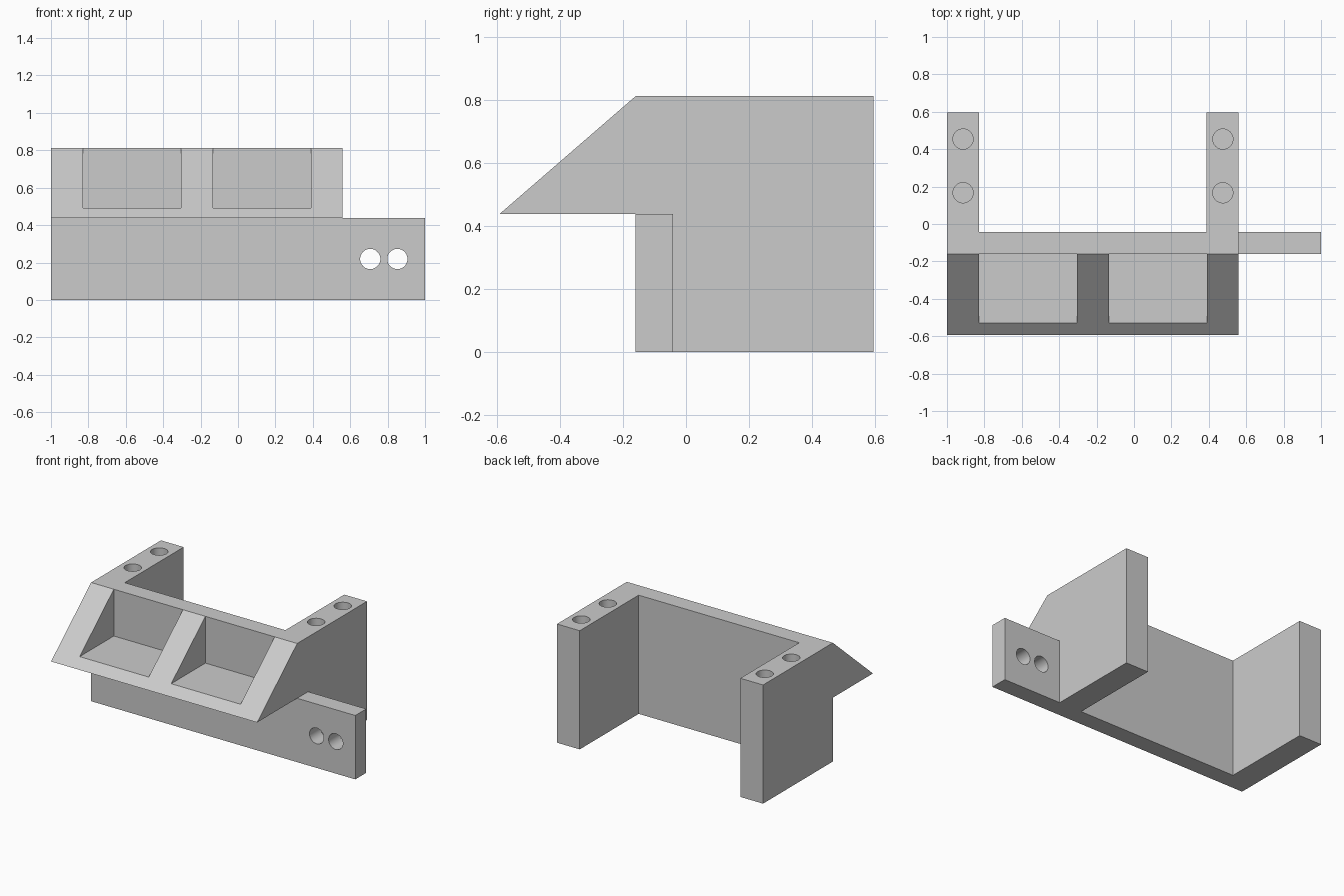
import bpy, bmesh, math
from mathutils import Vector

cube = bpy.data.objects.get("Cube")
if cube:
    bpy.data.objects.remove(cube, do_unlink=True)

grey = bpy.data.materials.new("plain_grey")
grey.use_nodes = True
colour = (0.6, 0.6, 0.6, 1)
grey.diffuse_color = colour
grey.node_tree.nodes["Principled BSDF"].inputs["Base Color"].default_value = colour


def prism(name, points, sweep):
    """Extrude a closed outline along the sweep vector."""
    bm = bmesh.new()
    face = bm.faces.new([bm.verts.new(p) for p in points])
    ext = bmesh.ops.extrude_face_region(bm, geom=[face])
    verts = [v for v in ext["geom"] if isinstance(v, bmesh.types.BMVert)]
    bmesh.ops.translate(bm, verts=verts, vec=Vector(sweep))
    bmesh.ops.recalc_face_normals(bm, faces=bm.faces)
    mesh = bpy.data.meshes.new(name)
    bm.to_mesh(mesh)
    bm.free()
    mesh.materials.append(grey)
    obj = bpy.data.objects.new(name, mesh)
    bpy.context.collection.objects.link(obj)
    return obj


def box(name, x0, x1, y0, y1, z0, z1):
    outline = [(x0, y0, z0), (x1, y0, z0), (x1, y1, z0), (x0, y1, z0)]
    return prism(name, outline, (0, 0, z1 - z0))


def drill(name, start, sweep, radius=0.054, sides=48):
    """Round cutter along z or y."""
    points = []
    for i in range(sides):
        a = math.tau * i / sides
        u, v = radius * math.cos(a), radius * math.sin(a)
        points.append(Vector(start) + Vector((u, 0, v) if sweep[1] else (u, v, 0)))
    return prism(name, points, sweep)


def combine(target, other, operation):
    mod = target.modifiers.new(operation.lower(), "BOOLEAN")
    mod.operation, mod.solver, mod.object = operation, "EXACT", other
    bpy.context.view_layer.objects.active = target
    bpy.ops.object.modifier_apply(modifier=mod.name)
    bpy.data.objects.remove(other, do_unlink=True)


left, right = -1.0, 0.56
front, back = -0.16, 0.595
ledge, top = 0.437, 0.812
thick = 0.172

# Main wall with a low tab past one end
wall_outline = [(left, front, 0), (1, front, 0), (1, front, ledge),
                (right, front, ledge), (right, front, top), (left, front, top)]
bracket = prism("bracket", wall_outline, (0, 0.118, 0))

# Rear arms
for x in (left, right - thick):
    combine(bracket, box("arm", x, x + thick, front, back, 0, top), "UNION")

# Sloping front hopper
slope = [(left, front, ledge), (left, -0.593, ledge), (left, front, top)]
combine(bracket, prism("hopper", slope, (right - left, 0, 0)), "UNION")

# Two open pockets in the slope
for x0, x1 in ((-0.828, -0.305), (-0.135, 0.39)):
    combine(bracket, box("pocket", x0, x1, -0.7, front, 0.492, 1), "DIFFERENCE")

# Blind holes in the arm tops
for x in (-0.914, 0.475):
    for y in (0.167, 0.454):
        combine(bracket, drill("arm_hole", (x, y, 0.5), (0, 0, 0.5)), "DIFFERENCE")

# Through holes in the tab
for x in (0.707, 0.852):
    combine(bracket, drill("tab_hole", (x, -0.3, 0.219), (0, 0.4, 0)), "DIFFERENCE")

# Merge flat regions and smooth only the hole walls
bm = bmesh.new()
bm.from_mesh(bracket.data)
bmesh.ops.remove_doubles(bm, verts=bm.verts, dist=0.0001)
bmesh.ops.dissolve_limit(bm, angle_limit=0.01, verts=bm.verts, edges=bm.edges)
bm.to_mesh(bracket.data)
bm.free()
bpy.ops.object.select_all(action="DESELECT")
bracket.select_set(True)
bpy.context.view_layer.objects.active = bracket
bpy.ops.object.shade_smooth_by_angle(angle=math.radians(30))
